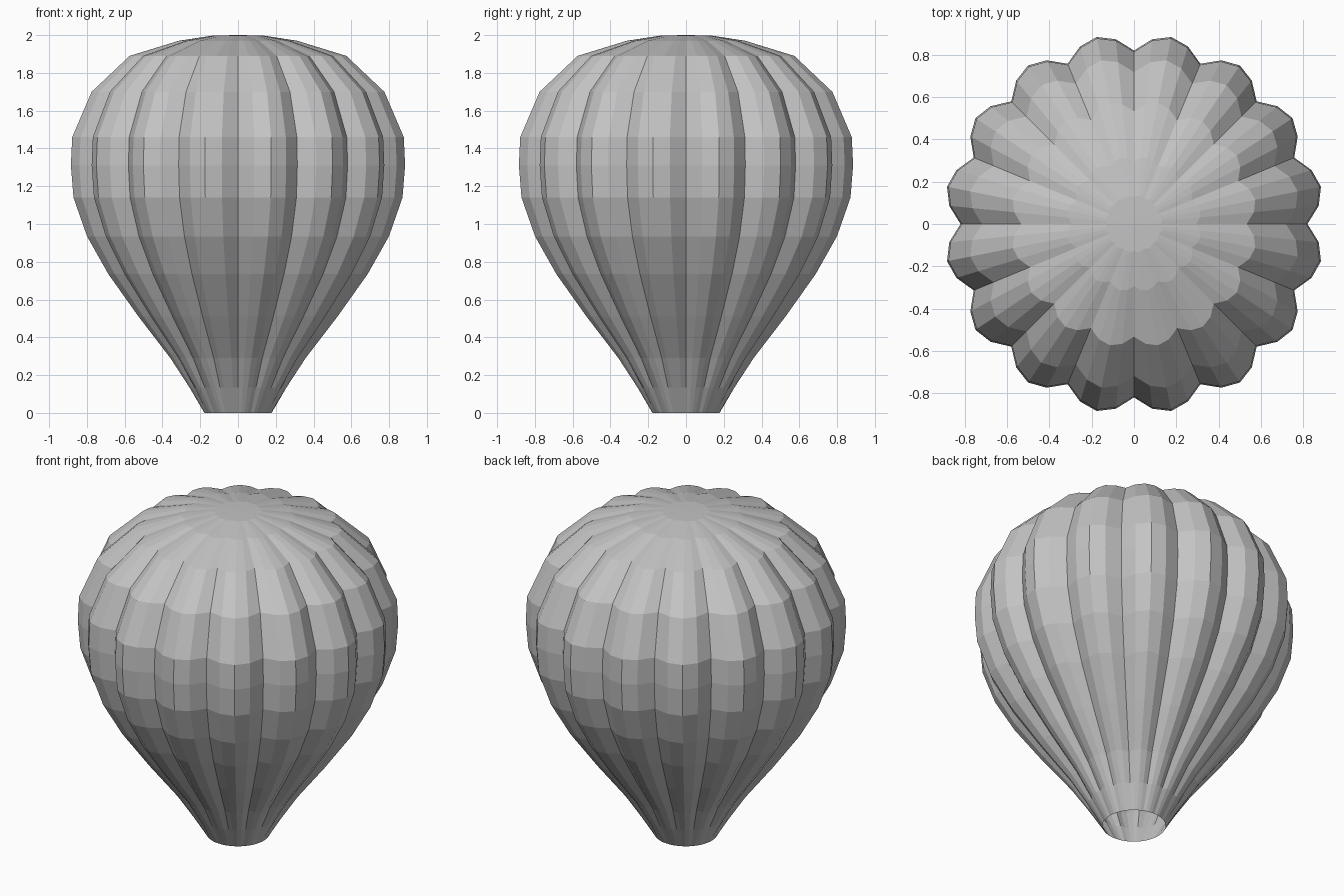
import bpy, bmesh, math

if "Cube" in bpy.data.objects:
    bpy.data.objects.remove(bpy.data.objects["Cube"])

GORES, STEPS = 16, 4          # scalloped panels, facets across each
N = GORES * STEPS

# (height, radius at the crest of a gore, depth of the groove as a share of it)
PROFILE = [
    (0.00, 0.178, 0.00), (0.135, 0.262, 0.05), (0.29, 0.365, 0.08),
    (0.51, 0.537, 0.088), (0.735, 0.70, 0.09), (0.935, 0.815, 0.09),
    (1.14, 0.888, 0.09), (1.31, 0.902, 0.09), (1.46, 0.895, 0.09),
    (1.70, 0.79, 0.09), (1.89, 0.585, 0.088), (1.97, 0.32, 0.08),
    (1.998, 0.135, 0.06),
]

fabric = bpy.data.materials.new("grey fabric")
fabric.diffuse_color = (0.55, 0.55, 0.55, 1)
fabric.use_nodes = True
fabric.node_tree.nodes["Principled BSDF"].inputs["Base Color"].default_value = fabric.diffuse_color

# Envelope: rings of scalloped gores, open at the mouth
bm = bmesh.new()
rings = []
for z, crest, depth in PROFILE:
    ring = []
    for i in range(N):
        a = 2 * math.pi * i / N
        bulge = math.sin(math.pi * (i % STEPS) / STEPS)
        r = crest * (1 - depth * (1 - bulge))
        ring.append(bm.verts.new((r * math.cos(a), r * math.sin(a), z)))
    rings.append(ring)

for low, high in zip(rings, rings[1:]):
    for i in range(N):
        j = (i + 1) % N
        bm.faces.new((low[i], low[j], high[j], high[i]))

# Crown closes the top
tip = bm.verts.new((0, 0, 2.0))
for i in range(N):
    bm.faces.new((rings[-1][i], rings[-1][(i + 1) % N], tip))

mesh = bpy.data.meshes.new("balloon_envelope")
bm.to_mesh(mesh)
bm.free()
mesh.materials.append(fabric)
envelope = bpy.data.objects.new("balloon_envelope", mesh)
bpy.context.collection.objects.link(envelope)
